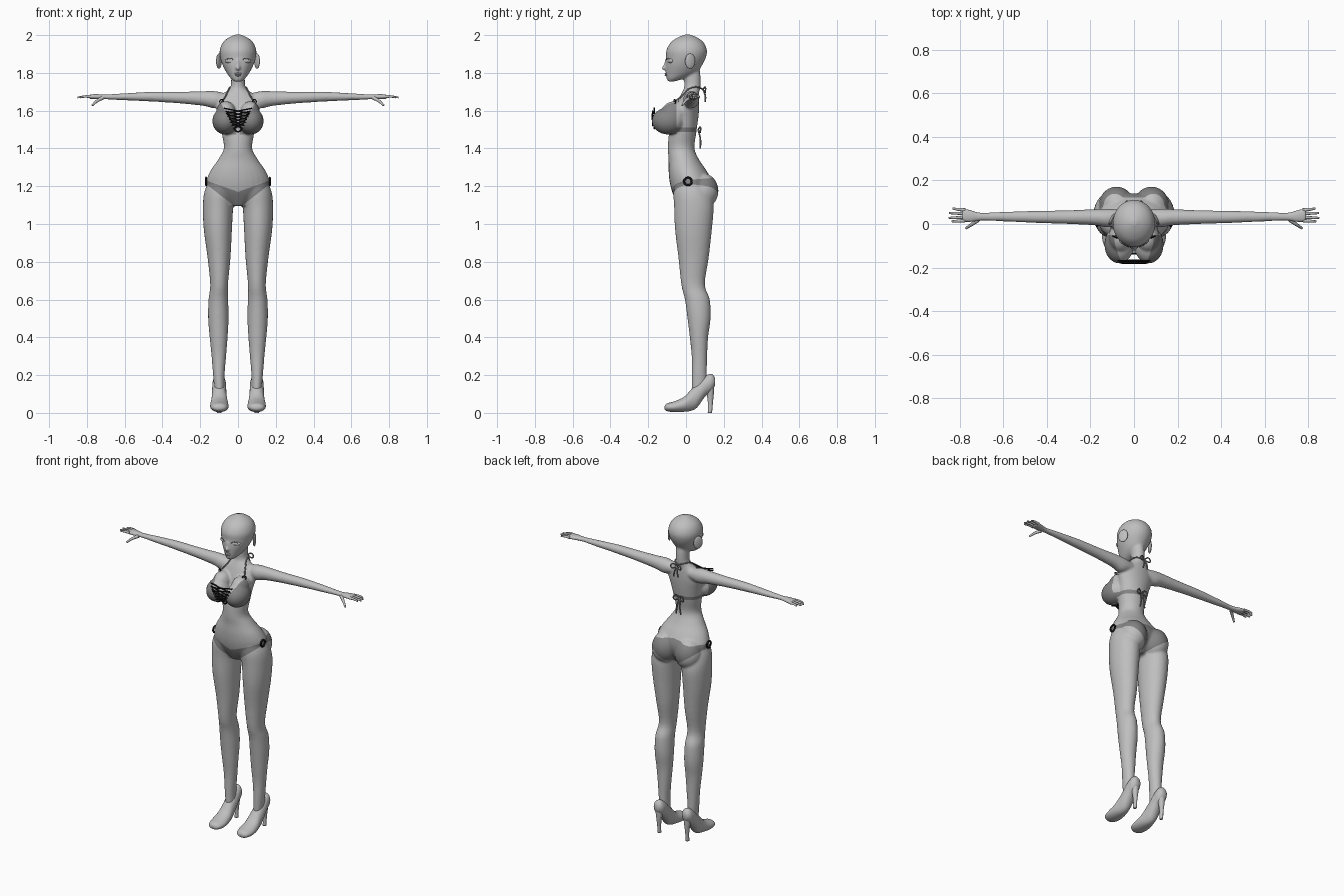
import bpy, bmesh, math
from mathutils import Vector, Matrix
from mathutils.bvhtree import BVHTree

cube = bpy.data.objects.get("Cube")
if cube:
    bpy.data.objects.remove(cube, do_unlink=True)


def material(name, v):
    m = bpy.data.materials.new(name)
    m.use_nodes = True
    m.diffuse_color = (v, v, v, 1)
    m.node_tree.nodes["Principled BSDF"].inputs["Base Color"].default_value = (v, v, v, 1)
    return m


SKIN = material("light grey", 0.52)
CLOTH = material("mid grey", 0.23)
BLACK = material("black", 0.008)
SIDES = (-1, 1)


def finish(name, bm, *mats):
    mesh = bpy.data.meshes.new(name)
    bm.to_mesh(mesh)
    bm.free()
    for m in mats:
        mesh.materials.append(m)
    for p in mesh.polygons:
        p.use_smooth = True
    ob = bpy.data.objects.new(name, mesh)
    bpy.context.collection.objects.link(ob)
    return ob


def spline(rows, steps=4):
    """Smoothly interpolate rows of section measurements."""
    out = []
    for i in range(len(rows) - 1):
        p = [rows[max(0, min(len(rows) - 1, i + k))] for k in (-1, 0, 1, 2)]
        for j in range(steps):
            t = j / steps
            out.append([b + 0.5 * t * (c - a + t * (2 * a - 5 * b + 4 * c - d + t * (3 * (b - c) + d - a)))
                        for a, b, c, d in zip(*p)])
    return out + [list(rows[-1])]


def loft(bm, rows, axis="z", s=1, n=28):
    """Elliptical sections: position, then low/high limits in the other two axes."""
    rings = []
    for t, a0, a1, b0, b1 in spline(rows):
        ring = []
        for k in range(n):
            w = 2 * math.pi * k / n
            a = (a0 + a1) / 2 + (a1 - a0) / 2 * math.cos(w)
            b = (b0 + b1) / 2 + (b1 - b0) / 2 * math.sin(w)
            x, y, z = {"z": (a, b, t), "x": (t, a, b), "y": (a, t, b)}[axis]
            ring.append(bm.verts.new((s * x, y, z)))
        rings.append(ring)
    faces = [bm.faces.new(rings[0]), bm.faces.new(rings[-1])]
    for r, q in zip(rings, rings[1:]):
        faces += [bm.faces.new((r[k], r[(k + 1) % n], q[(k + 1) % n], q[k])) for k in range(n)]
    bmesh.ops.recalc_face_normals(bm, faces=faces)


def ball(bm, c, r, turn=0):
    m = Matrix.Translation(c) @ Matrix.Rotation(turn, 4, "Z") @ Matrix.Diagonal((*r, 1))
    bmesh.ops.create_uvsphere(bm, u_segments=24, v_segments=16, radius=1, matrix=m)


def tube(name, pts, r, mat, taper=1.0, smooth=True):
    cu = bpy.data.curves.new(name, "CURVE")
    cu.dimensions, cu.bevel_depth, cu.bevel_resolution = "3D", r, 3
    cu.use_fill_caps, cu.resolution_u = True, 6
    sp = cu.splines.new("BEZIER" if smooth else "POLY")
    points = sp.bezier_points if smooth else sp.points
    points.add(len(pts) - 1)
    for i, (p, c) in enumerate(zip(points, pts)):
        p.co = c if smooth else (*c, 1)
        p.radius = 1 + (taper - 1) * i / (len(pts) - 1)
        if smooth:
            p.handle_left_type = p.handle_right_type = "AUTO"
    cu.materials.append(mat)
    ob = bpy.data.objects.new(name, cu)
    bpy.context.collection.objects.link(ob)


def ring(name, loc, r, thick, rot):
    bpy.ops.mesh.primitive_torus_add(location=loc, rotation=rot, major_radius=r, minor_radius=thick,
                                     major_segments=24, minor_segments=8)
    ob = bpy.context.object
    ob.name = name
    ob.data.materials.append(BLACK)
    bpy.ops.object.shade_smooth()


# Body volumes: torso, neck and head
body = bmesh.new()
torso = [(1.095, .05, -.04, .08), (1.16, .15, -.07, .13), (1.22, .168, -.086, .14), (1.28, .147, -.092, .11),
         (1.34, .106, -.092, .07), (1.40, .075, -.096, .045), (1.48, .086, -.09, .054), (1.56, .10, -.07, .065),
         (1.62, .115, -.055, .07), (1.67, .10, -.035, .07), (1.70, .065, -.02, .07), (1.725, .04, -.01, .077),
         (1.78, .036, -.01, .077), (1.83, .036, -.01, .07)]
head = [(1.755, .02, -.096, -.06), (1.77, .038, -.103, -.01), (1.80, .06, -.107, .055), (1.84, .081, -.108, .085),
        (1.88, .094, -.105, .105), (1.92, .097, -.104, .111), (1.96, .081, -.082, .094), (1.987, .05, -.045, .06),
        (2.003, .012, -.005, .02)]
for rows in (torso, head):
    loft(body, [(z, -w, w, f, b) for z, w, f, b in rows])
ball(body, (0, -.112, 1.826), (.013, .018, .013))
ball(body, (0, -.105, 1.845), (.009, .012, .03))

# Body volumes: legs, arms, bust and seat
leg = [(1.24, .03, .15, -.05, .10), (1.17, .012, .178, -.066, .13), (1.09, .025, .186, -.063, .146),
       (.97, .032, .181, -.058, .137), (.82, .04, .161, -.04, .12), (.68, .053, .147, -.025, .10),
       (.60, .052, .156, -.006, .126), (.50, .05, .158, .008, .13), (.40, .055, .15, .02, .117),
       (.30, .063, .14, .03, .112), (.20, .071, .132, .03, .11), (.12, .072, .125, .03, .11)]
arm = [(.06, 0, .065, 1.63, 1.69), (.12, -.015, .07, 1.612, 1.703), (.18, -.006, .068, 1.625, 1.703),
       (.30, 0, .063, 1.638, 1.70), (.45, .005, .06, 1.648, 1.70), (.60, .012, .056, 1.655, 1.692),
       (.70, .015, .052, 1.66, 1.686), (.75, .008, .065, 1.66, 1.688), (.79, .008, .073, 1.663, 1.685)]
for s in SIDES:
    loft(body, leg, "z", s)
    loft(body, arm, "x", s)
    ball(body, (s * .068, -.095, 1.545), (.068, .086, .071))
    ball(body, (s * .064, -.06, 1.59), (.052, .07, .06))
    ball(body, (s * .08, .085, 1.175), (.082, .087, .095))

# Fuse the volumes into one skin
source = finish("body_volumes", body)
fuse = source.modifiers.new("fuse", "REMESH")
fuse.mode, fuse.voxel_size = "VOXEL", .0065
soften = source.modifiers.new("soften", "SMOOTH")
soften.factor, soften.iterations = .5, 5
depsgraph = bpy.context.evaluated_depsgraph_get()
fused = bpy.data.meshes.new_from_object(source.evaluated_get(depsgraph))
bpy.data.objects.remove(source, do_unlink=True)
skin = bmesh.new()
skin.from_mesh(fused)
bpy.data.meshes.remove(fused)
surface = BVHTree.FromBMesh(skin)


def cut(region, co, no):
    faces = [f for f in skin.faces if region(f.calc_center_median())]
    geom = set(faces) | {e for f in faces for e in f.edges} | {v for f in faces for v in f.verts}
    bmesh.ops.bisect_plane(skin, geom=list(geom), plane_co=co, plane_no=no)


# Garment outlines, each a height at the centre and a slope outward
FRONT, BACK, CUP = ((1.08, .78), (1.17, .36)), ((1.09, .72), (1.262, -.16)), (1.46, 2.0)
hips = lambda c: 1.04 < c.z < 1.30
chest = lambda c: 1.45 < c.z < 1.68 and abs(c.x) < .16
for zone in (hips, chest):
    cut(zone, (0, 0, 0), (1, 0, 0))
cut(hips, (0, 0, 0), (0, 1, 0))
cut(chest, (0, -.05, 0), (0, 1, 0))
for z in (1.475, 1.488, 1.51):
    cut(chest, (0, 0, z), (0, 0, 1))
for s in SIDES:
    for edges, d in ((FRONT, -1), (BACK, 1)):
        for h, m in edges:
            cut(lambda c: hips(c) and c.x * s > 0 and c.y * d > 0, (0, 0, h), (-m * s, 0, 1))
    cut(lambda c: chest(c) and c.x * s > 0 and c.y < -.05, (0, 0, CUP[0]), (-CUP[1] * s, 0, 1))


def is_cloth(c):
    x = abs(c.x)
    if hips(c):
        (h0, m0), (h1, m1) = FRONT if c.y < 0 else BACK
        return h0 + m0 * x < c.z < h1 + m1 * x
    if chest(c):
        if c.y < -.05:
            return 1.475 < c.z < min(1.65, CUP[0] + CUP[1] * x)
        return 1.488 < c.z < 1.51
    return False


for f in skin.faces:
    f.material_index = int(is_cloth(f.calc_center_median()))
finish("body", skin, SKIN, CLOTH)


def on_skin(p, lift=.003):
    co, no, _, _ = surface.find_nearest(Vector(p))
    return co + no * lift


def front_y(x, z):
    hit = surface.ray_cast(Vector((x, -1, z)), Vector((0, 1, 0)))[0]
    return hit.y if hit else -.1


# Face: eyes, lashes, lips and ears
face = bmesh.new()
for s in SIDES:
    ball(face, (s * .046, -.083, 1.864), (.026, .012, .013), s * .45)
    ball(face, (s * .101, .022, 1.862), (.009, .03, .04), s * .45)
    lash = [(s * (.022 + .012 * i), -.1, 1.868 + .01 * math.sin(i * math.pi / 4)) for i in range(5)]
    tube("lash", [on_skin(p, .004) for p in lash], .0018, CLOTH)
ball(face, (0, -.105, 1.796), (.02, .008, .005))
ball(face, (0, -.104, 1.788), (.017, .009, .006))
finish("face_features", face, SKIN)

# Fingers and thumbs
for s in SIDES:
    for y, spread, tip in ((.015, .012, .836), (.031, .028, .85), (.048, .05, .848), (.064, .071, .832)):
        tube("finger", [(s * .775, y, 1.674), (s * .81, (y + spread) / 2, 1.675), (s * tip, spread, 1.67)],
             .0085, SKIN, .55)
    tube("thumb", [(s * .715, .02, 1.669), (s * .745, -.002, 1.652), (s * .772, -.02, 1.628)], .0105, SKIN, .5)

# High heeled shoes
shoe = [(-.113, .085, .113, .018, .036), (-.10, .062, .136, .009, .05), (-.06, .05, .147, .004, .062),
        (-.01, .052, .146, .006, .085), (.03, .058, .14, .012, .128), (.06, .061, .138, .03, .16),
        (.10, .063, .136, .085, .195), (.135, .067, .132, .115, .207), (.154, .082, .118, .145, .185)]
heel = [(.16, .072, .126, .095, .15), (.11, .08, .118, .108, .148), (.05, .088, .11, .116, .142),
        (0, .088, .11, .115, .138)]
for s in SIDES:
    bm = bmesh.new()
    loft(bm, shoe, "y", s)
    loft(bm, heel, "z", s, 16)
    finish("left_shoe" if s > 0 else "right_shoe", bm, SKIN)

# Halter straps and metal rings
for s in SIDES:
    strap = [(s * .085, -.06, 1.645), (s * .07, -.03, 1.69), (s * .048, .02, 1.72), (s * .034, .06, 1.725)]
    tube("halter_strap", [on_skin(p) for p in strap] + [Vector((0, .085, 1.715))], .004, CLOTH)
    ring("strap_ring", on_skin((s * .085, -.06, 1.645), .004), .011, .003, (math.pi / 2, 0, s * .4))
    ring("hip_ring", on_skin((s * .2, .005, 1.228), .004), .02, .0055, (0, math.pi / 2, 0))
ring("centre_ring", (0, front_y(.02, 1.505) - .006, 1.505), .017, .0045, (math.pi / 2, 0, 0))

# Crossed laces between the cups
for i in range(6):
    x, z = .03 + .009 * i, 1.525 + .016 * i
    for s in SIDES:
        a, b = (-s * x, z + .008), (s * x * .85, z - .02)
        y = min(front_y(*a), front_y(*b)) - .004
        tube("lace", [(a[0], y, a[1]), (b[0], y, b[1])], .004, BLACK, smooth=False)

# Tied bows at the neck and back
for y, z, tail in ((.09, 1.712, .065), (.064, 1.50, .10)):
    for s in SIDES:
        loop = [(0, y, z), (s * .025, y + .012, z + .012), (s * .034, y + .012, z - .012),
                (s * .018, y + .01, z - .014), (0, y, z)]
        tube("bow_loop", loop, .004, CLOTH)
        tube("bow_tail", [(0, y, z), (s * .009, y + .012, z - tail / 2), (s * .016, y + .012, z - tail)],
             .0045, CLOTH)
